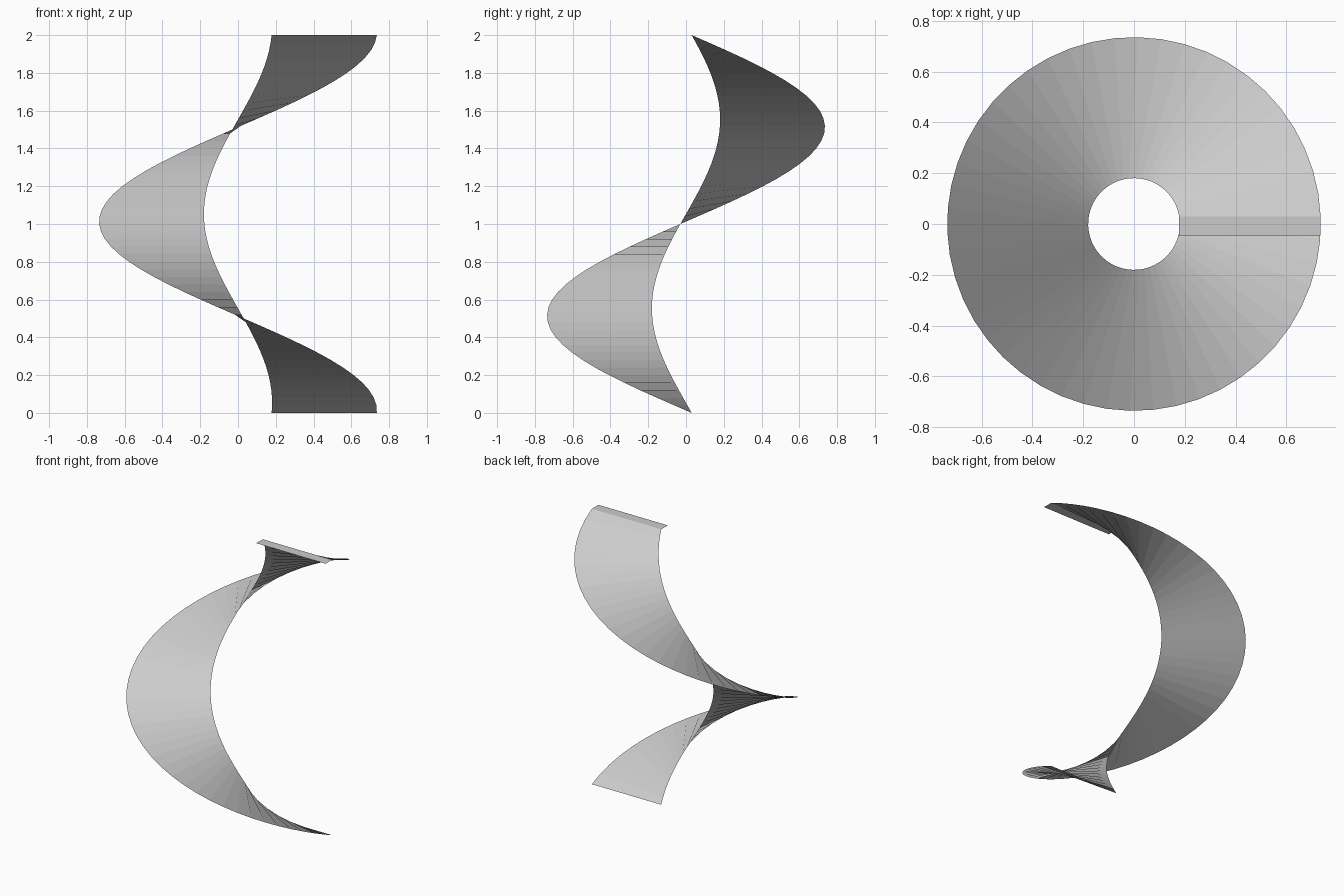
import bpy, bmesh, math
from mathutils import Matrix, Vector

cube = bpy.data.objects.get("Cube")
if cube:
    bpy.data.objects.remove(cube)

HEIGHT, STEPS = 2.0, 50
INNER, OUTER = 0.178, 0.735
BACK, FRONT = 0.03, -0.045      # edges of the top lip along y

grey = bpy.data.materials.new("light_grey")
grey.use_nodes = True
colour = (0.6, 0.6, 0.6, 1)
grey.diffuse_color = colour
grey.node_tree.nodes["Principled BSDF"].inputs["Base Color"].default_value = colour


def make_object(name, bm):
    mesh = bpy.data.meshes.new(name)
    bm.to_mesh(mesh)
    bm.free()
    mesh.materials.append(grey)
    obj = bpy.data.objects.new(name, mesh)
    bpy.context.collection.objects.link(obj)
    return obj


# Spiral ramp: a straight edge turned clockwise once while it rises
bm = bmesh.new()
previous = None
for i in range(STEPS + 1):
    t = i / STEPS
    turn = Matrix.Rotation(-2 * math.pi * t, 3, "Z")
    lift = Vector((0, 0, HEIGHT * t))
    rung = [bm.verts.new(turn @ Vector((x, BACK, 0)) + lift) for x in (INNER, OUTER)]
    if previous:
        bm.faces.new((previous[0], previous[1], rung[1], rung[0]))
        bm.faces.ensure_lookup_table()
    previous = rung
for face in bm.faces:
    face.normal_update()
    if face.normal.z < 0:
        face.normal_flip()
make_object("spiral_ramp", bm)

# Flat lip at the top end of the ramp
bm = bmesh.new()
bm.faces.new([bm.verts.new((x, y, HEIGHT)) for x, y in
              ((INNER, FRONT), (OUTER, FRONT), (OUTER, BACK), (INNER, BACK))])
make_object("top_lip", bm)
